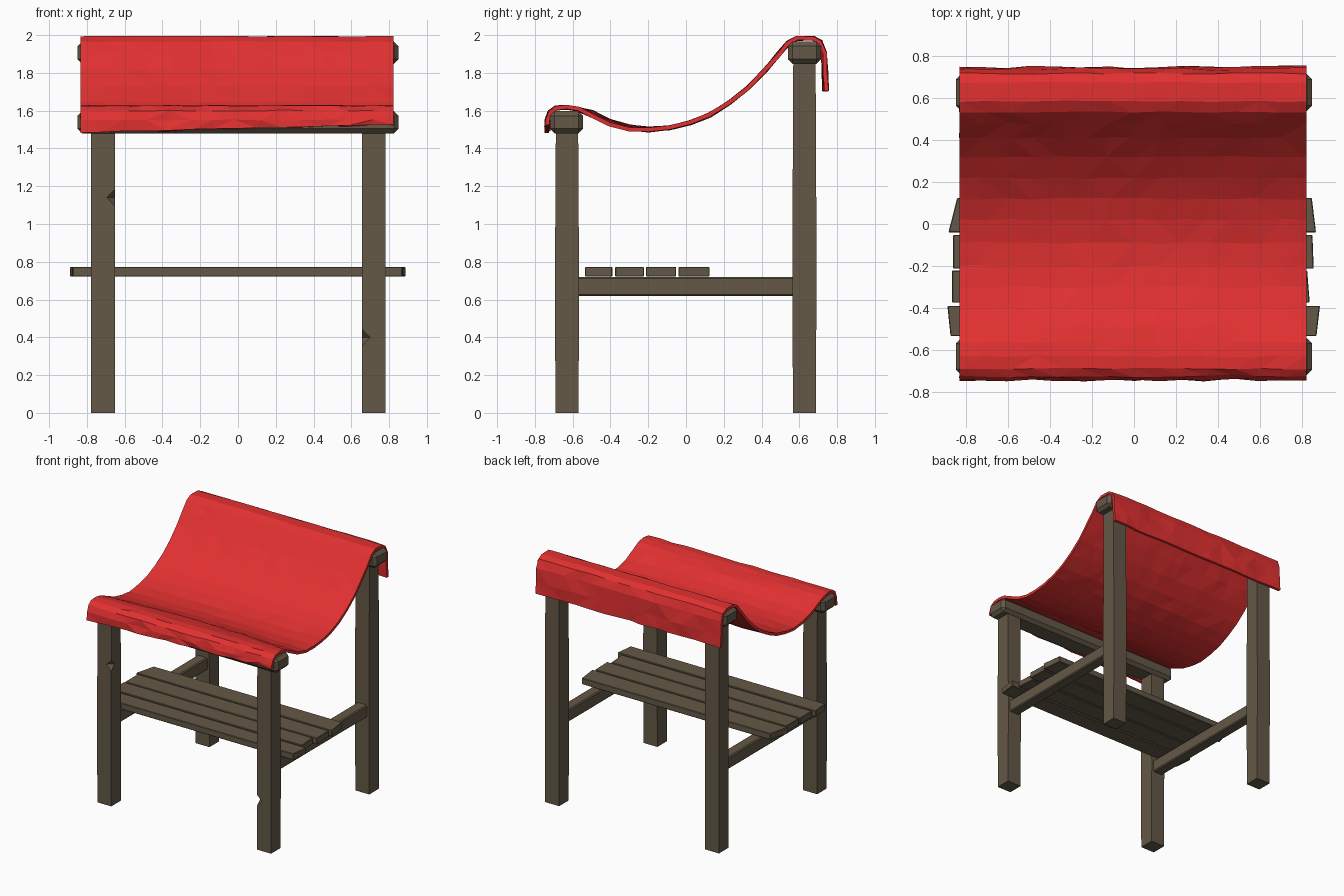
import bpy, bmesh, math, random
from mathutils import Vector

if "Cube" in bpy.data.objects:
    bpy.data.objects.remove(bpy.data.objects["Cube"])

random.seed(4)


def material(name, rgb):
    m = bpy.data.materials.new(name)
    m.diffuse_color = (*rgb, 1)
    m.use_nodes = True
    m.node_tree.nodes["Principled BSDF"].inputs["Base Color"].default_value = m.diffuse_color
    return m


WOOD = material("weathered wood", (0.127, 0.098, 0.063))
RED = material("red cloth", (0.76, 0.03, 0.03))


def finish(name, bm, mat):
    bmesh.ops.recalc_face_normals(bm, faces=bm.faces)
    me = bpy.data.meshes.new(name)
    bm.to_mesh(me)
    bm.free()
    me.materials.append(mat)
    ob = bpy.data.objects.new(name, me)
    bpy.context.collection.objects.link(ob)
    return ob


def loft(bm, rings):
    """Skin a list of equal closed rings and cap both ends."""
    vs = [[bm.verts.new(p) for p in r] for r in rings]
    n = len(vs[0])
    for a, b in zip(vs, vs[1:]):
        for i in range(n):
            bm.faces.new((a[i], a[(i + 1) % n], b[(i + 1) % n], b[i]))
    bm.faces.new(vs[0])
    bm.faces.new(vs[-1])


def box(name, x0, x1, y0, y1, z0, z1, bevel=0.0, skew0=0.0, skew1=0.0):
    """Box along x; skew moves the back corners of each end for rough cuts."""
    bm = bmesh.new()
    loft(bm, [[(x0, y0, z), (x1, y0, z), (x1 + skew1, y1, z), (x0 + skew0, y1, z)]
              for z in (z0, z1)])
    if bevel:
        bmesh.ops.bevel(bm, geom=bm.edges[:], offset=bevel, segments=1, affect='EDGES')
    return finish(name, bm, WOOD)


def post(name, cx, cy, h, notch=None):
    """Square post, slightly swollen below the middle, with optional edge notch."""
    bm = bmesh.new()
    rings = []
    for z, s in ((0, 0.061), (0.45 * h, 0.064), (h, 0.059)):
        rings.append([(cx + a * 0.0625, cy + b * s, z)
                      for a, b in ((-1, -1), (1, -1), (1, 1), (-1, 1))])
    loft(bm, rings)
    ob = finish(name, bm, WOOD)
    if notch:
        side, z = notch
        c = Vector((cx + side * 0.0625, cy - 0.063, z))
        r = 0.045
        bm = bmesh.new()
        pts = [bm.verts.new(c + Vector(d) * r) for d in
               ((1, 0, 0), (0, 1, 0), (-1, 0, 0), (0, -1, 0), (0, 0, 1), (0, 0, -1))]
        for i in range(4):
            for k in (4, 5):
                bm.faces.new((pts[i], pts[(i + 1) % 4], pts[k]))
        cut = finish("notch_cutter", bm, WOOD)
        cut.hide_render = True
        mod = ob.modifiers.new("notch", 'BOOLEAN')
        mod.operation, mod.object, mod.solver = 'DIFFERENCE', cut, 'EXACT'
        bpy.context.view_layer.objects.active = ob
        bpy.ops.object.modifier_apply(modifier=mod.name)
        bpy.data.objects.remove(cut)


# Four corner posts
post("front_left_post", -0.715, -0.63, 1.52, (1, 1.14))
post("front_right_post", 0.718, -0.63, 1.52, (-1, 0.40))
for side, cx in (("left", -0.715), ("right", 0.718)):
    post("back_%s_post" % side, cx, 0.627, 1.88)
    # Side rails that carry the shelf
    box("%s_rail" % side, cx - 0.045, cx + 0.045, -0.58, 0.58, 0.62, 0.72, 0.008)

# Chamfered cross beams
box("front_beam", -0.85, 0.85, -0.72, -0.545, 1.48, 1.598, 0.025)
box("back_beam", -0.85, 0.85, 0.54, 0.715, 1.848, 1.967, 0.025)

# Shelf planks with uneven ends: y0, y1, x0, x1, skew0, skew1
planks = [(-0.535, -0.39, -0.875, 0.87, -0.015, 0.017),
          (-0.375, -0.222, -0.868, 0.838, 0.0, -0.012),
          (-0.213, -0.052, -0.863, 0.857, 0.0, -0.006),
          (-0.04, 0.125, -0.885, 0.868, 0.042, -0.02)]
for i, (y0, y1, x0, x1, s0, s1) in enumerate(planks):
    box("shelf_plank_%d" % (i + 1), x0, x1, y0, y1, 0.722, 0.773, 0.004, s0, s1)

# Sagging cloth: side profile swept across x, with rumpled hems
profile = [(-0.745, 1.49), (-0.742, 1.55), (-0.725, 1.60), (-0.69, 1.625),
           (-0.63, 1.628), (-0.565, 1.618), (-0.49, 1.58), (-0.40, 1.54),
           (-0.30, 1.515), (-0.20, 1.509), (-0.09, 1.52), (0.02, 1.547),
           (0.12, 1.587), (0.22, 1.648), (0.32, 1.728), (0.41, 1.82),
           (0.48, 1.903), (0.535, 1.966), (0.585, 1.994), (0.675, 1.994),
           (0.718, 1.972), (0.738, 1.91), (0.746, 1.80), (0.748, 1.705)]
N = 14
bm = bmesh.new()
grid = []
for j, (y, z) in enumerate(profile):
    row = []
    for i in range(N + 1):
        t = i / N
        x = -0.833 + 1.655 * t
        hem = j < 3 or j > 20
        dy = random.uniform(-0.009, 0.009) if hem else random.uniform(-0.004, 0.004)
        dz = random.uniform(-0.003, 0.003)
        if j == 0:                      # front hem rises to the right
            dz += 0.04 * t - 0.005
        if 5 < j < 10:                  # middle of the sag is slightly fuller
            dz += 0.02 * math.sin(math.pi * t) * (1 - (j - 6) / 4)
        if 0 < i < N:
            x += random.uniform(-0.02, 0.02)
        row.append(bm.verts.new((x, y + dy, z + dz)))
    grid.append(row)
for a, b in zip(grid, grid[1:]):
    for i in range(N):
        bm.faces.new((a[i], a[i + 1], b[i + 1], b[i]))
bmesh.ops.triangulate(bm, faces=bm.faces[:])
me = bpy.data.meshes.new("cloth_canopy")
bm.to_mesh(me)
bm.free()
me.materials.append(RED)
cloth = bpy.data.objects.new("cloth_canopy", me)
bpy.context.collection.objects.link(cloth)
sol = cloth.modifiers.new("thickness", 'SOLIDIFY')
sol.thickness, sol.offset = 0.022, -1
